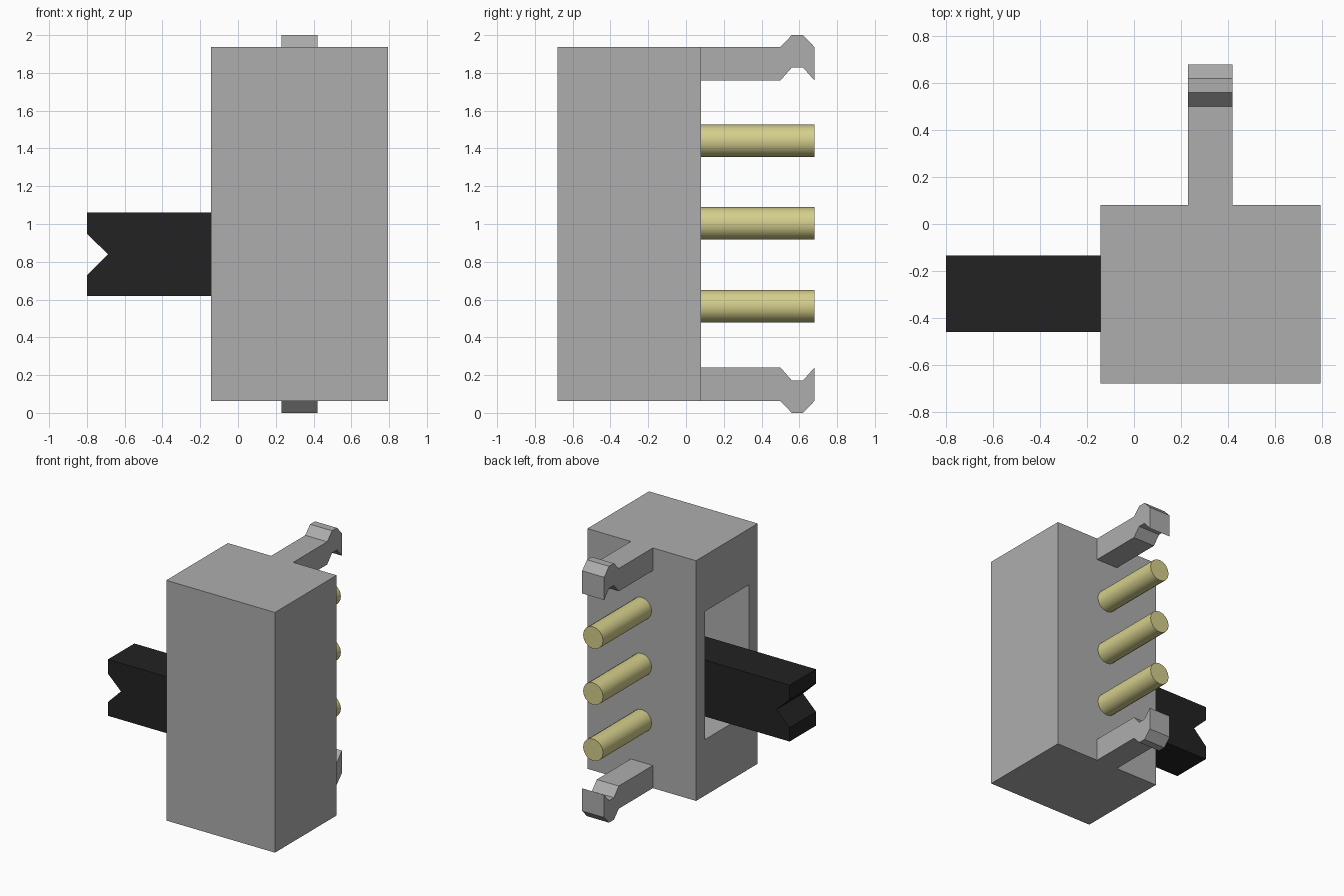
import bpy, bmesh, math
from mathutils import Matrix

if "Cube" in bpy.data.objects:
    bpy.data.objects.remove(bpy.data.objects["Cube"], do_unlink=True)


def material(name, rgb):
    m = bpy.data.materials.new(name)
    m.use_nodes = True
    m.diffuse_color = (*rgb, 1)
    m.node_tree.nodes["Principled BSDF"].inputs["Base Color"].default_value = (*rgb, 1)
    return m


grey = material("grey housing", (0.42, 0.42, 0.42))
black = material("black plastic", (0.016, 0.016, 0.016))
brass = material("pale brass", (0.66, 0.62, 0.26))


def finish(name, bm, mat):
    bmesh.ops.recalc_face_normals(bm, faces=bm.faces)
    me = bpy.data.meshes.new(name)
    bm.to_mesh(me)
    bm.free()
    me.materials.append(mat)
    ob = bpy.data.objects.new(name, me)
    bpy.context.collection.objects.link(ob)
    return ob


def prism(name, points, offset, mat):
    """Extrude a closed 3D outline along an offset vector."""
    bm = bmesh.new()
    face = bm.faces.new([bm.verts.new(p) for p in points])
    ext = bmesh.ops.extrude_face_region(bm, geom=[face])
    verts = [v for v in ext["geom"] if isinstance(v, bmesh.types.BMVert)]
    bmesh.ops.translate(bm, verts=verts, vec=offset)
    return finish(name, bm, mat)


X0, X1 = -0.143, 0.795      # housing width
Y0, Y1 = -0.68, 0.08        # housing depth
Z0, Z1 = 0.063, 1.937       # housing height
XC = (X0 + X1) / 2

# Housing: box with a deep slot in its right side
bm = bmesh.new()
bmesh.ops.create_cube(bm, size=1, matrix=Matrix.Translation((XC, (Y0 + Y1) / 2, 1))
                      @ Matrix.Diagonal((X1 - X0, Y1 - Y0, Z1 - Z0, 1)))
side = min(bm.faces, key=lambda f: f.calc_center_median().x)
bmesh.ops.inset_region(bm, faces=[side], thickness=0.1)
for v in side.verts:                       # size the slot opening
    v.co.y = -0.575 if v.co.y < -0.3 else -0.03
    v.co.z = 0.5 if v.co.z < 1 else 1.5
ext = bmesh.ops.extrude_discrete_faces(bm, faces=[side])
floor = ext["faces"][0]
bmesh.ops.translate(bm, verts=floor.verts, vec=(0.84, 0, 0))
bmesh.ops.remove_doubles(bm, verts=bm.verts, dist=1e-5)
finish("housing", bm, grey)

# Slider lever with a V notch in its end
lever = [(-0.8, 0.62), (0.69, 0.62), (0.69, 1.06), (-0.8, 1.06),
         (-0.8, 0.948), (-0.688, 0.84), (-0.8, 0.728)]
prism("slider_lever", [(x, -0.46, z) for x, z in lever], (0, 0.325, 0), black)

# Hooked mounting clips, mirrored top and bottom
clip = [(Y1, 1.76), (0.5, 1.76), (0.56, 1.828), (0.62, 1.828), (0.68, 1.76),
        (0.68, 1.937), (0.62, 2.0), (0.56, 2.0), (0.5, 1.937), (Y1, 1.937)]
for name, flip in (("upper_clip", False), ("lower_clip", True)):
    prism(name, [(0.23, y, 2 - z if flip else z) for y, z in clip], (0.19, 0, 0), grey)

# Three round contact pins
for i, z in enumerate((0.565, 1.003, 1.44)):
    bm = bmesh.new()
    bmesh.ops.create_cone(bm, cap_ends=True, segments=16, radius1=0.086, radius2=0.086,
                          depth=0.6, matrix=Matrix.Translation((XC, 0.38, z))
                          @ Matrix.Rotation(math.pi / 2, 4, 'X'))
    pin = finish(f"contact_pin_{i + 1}", bm, brass)
    bpy.ops.object.select_all(action='DESELECT')
    pin.select_set(True)
    bpy.context.view_layer.objects.active = pin
    bpy.ops.object.shade_smooth_by_angle(angle=math.radians(30))
